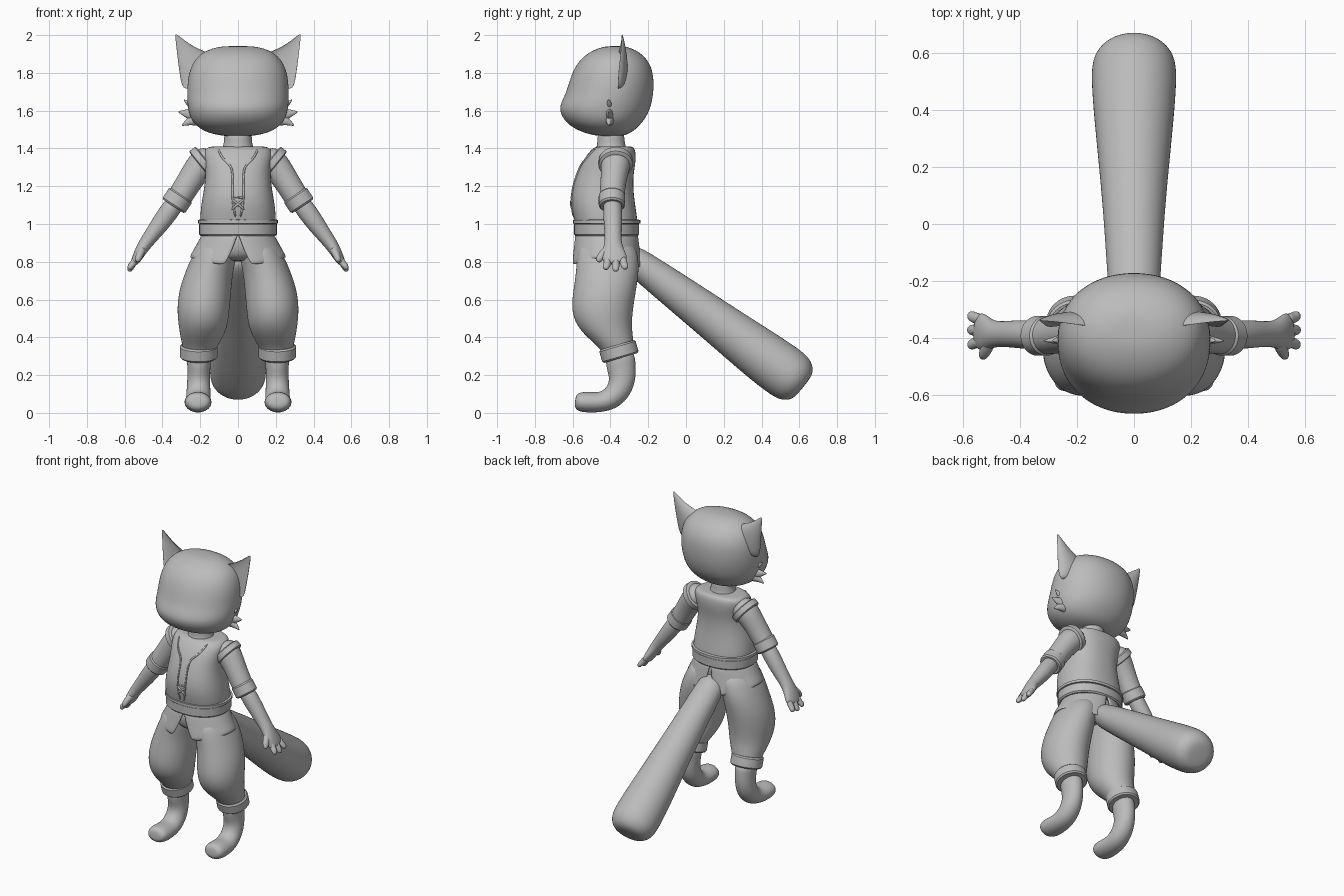
import bpy, bmesh, math
from mathutils import Vector
from mathutils.bvhtree import BVHTree

cube = bpy.data.objects.get("Cube")
if cube:
    bpy.data.objects.remove(cube)

grey = bpy.data.materials.new("plain grey")
grey.use_nodes = True
COLOUR = (0.5, 0.5, 0.5, 1)
grey.diffuse_color = COLOUR
grey.node_tree.nodes["Principled BSDF"].inputs["Base Color"].default_value = COLOUR

X, Y, Z = Vector((1, 0, 0)), Vector((0, 1, 0)), Vector((0, 0, 1))


def finish(name, bm, mirror=False, smooth=2, thick=0):
    """Turn a bmesh into a named, shaded object with its modifiers."""
    bmesh.ops.recalc_face_normals(bm, faces=bm.faces)
    mesh = bpy.data.meshes.new(name)
    bm.to_mesh(mesh)
    bm.free()
    mesh.materials.append(grey)
    obj = bpy.data.objects.new(name, mesh)
    bpy.context.collection.objects.link(obj)
    mesh.shade_smooth()
    if not smooth:
        bpy.ops.object.select_all(action="DESELECT")
        obj.select_set(True)
        bpy.context.view_layer.objects.active = obj
        bpy.ops.object.shade_smooth_by_angle(angle=math.radians(40))
    if mirror:
        obj.modifiers.new("Mirror", "MIRROR").merge_threshold = 0.002
    if thick:
        obj.modifiers.new("Solidify", "SOLIDIFY").thickness = thick
    if smooth:
        sub = obj.modifiers.new("Subdivision", "SUBSURF")
        sub.levels = sub.render_levels = smooth
    return obj


def tube(name, rings, ref=X, axis=None, n=16, power=2, dish=None, **kw):
    """Loft rings (x, y, z, radius along ref, other radius) along their path."""
    bm = bmesh.new()
    pts = [Vector(r[:3]) for r in rings]
    loops = []
    for i, r in enumerate(rings):
        t = axis or pts[min(i + 1, len(pts) - 1)] - pts[max(i - 1, 0)]
        t = t.normalized()
        u = (ref - t * ref.dot(t)).normalized()
        v = t.cross(u)
        loop = []
        for k in range(n):
            a = math.tau * k / n
            c, s = math.cos(a), math.sin(a)
            c = math.copysign(abs(c) ** (2 / power), c)
            s = math.copysign(abs(s) ** (2 / power), s)
            if dish is not None and c < 0:
                c *= dish
            loop.append(bm.verts.new(pts[i] + u * c * r[3] + v * s * r[4]))
        loops.append(loop)
    for a, b in zip(loops, loops[1:]):
        for k in range(n):
            bm.faces.new((a[k], a[k - 1], b[k - 1], b[k]))
    bm.faces.new(loops[0])
    bm.faces.new(loops[-1])
    return finish(name, bm, **kw)


def upright(name, rows, **kw):
    """Horizontal rings given as (z, front y, back y, half width)."""
    rings = [(0, (f + b) / 2, z, w, (b - f) / 2) for z, f, b, w in rows]
    return tube(name, rings, axis=Z, **kw)


def band(name, centre, axis, ru, rv, height, ref=X, **kw):
    """Flat-sided band with softened rims."""
    c, d = Vector(centre), Vector(axis).normalized()
    rings = []
    for h, inset in ((-.5, .03), (-.5, .008), (-.38, 0), (.38, 0), (.5, .008), (.5, .03)):
        rings.append((*(c + d * h * height), ru - inset, rv - inset))
    return tube(name, rings, ref=ref, axis=d, n=40, smooth=0, **kw)


# Head and neck
upright("head", [
    (1.463, -.45, -.35, .06), (1.48, -.54, -.29, .16), (1.52, -.62, -.245, .228),
    (1.57, -.662, -.205, .258), (1.625, -.675, -.183, .27), (1.69, -.637, -.17, .272),
    (1.78, -.613, -.168, .268), (1.85, -.58, -.188, .245), (1.905, -.525, -.235, .2),
    (1.937, -.45, -.30, .12), (1.942, -.40, -.35, .05)], n=24, power=2.1)
upright("neck", [(1.35, -.50, -.30, .11), (1.4, -.475, -.315, .085),
                 (1.44, -.47, -.325, .072), (1.5, -.47, -.325, .08)])

# Ears, hollow at the front
tube("ears", [(.17, -.365, 1.76, .05, .13), (.205, -.365, 1.815, .06, .122),
              (.245, -.36, 1.865, .052, .085), (.28, -.35, 1.915, .035, .05),
              (.308, -.343, 1.965, .018, .023), (.33, -.34, 2.005, .004, .005)],
     ref=Y, dish=-.35, mirror=True)

# Cheek fur
for label, z, tip_x, tip_z, size in (("upper", 1.625, .288, 1.66, .025),
                                     ("middle", 1.58, .318, 1.595, .042),
                                     ("lower", 1.55, .298, 1.52, .035)):
    tube(label + "_cheek_fur", [(.2, -.4, z, .03, size), (.25, -.405, z, .02, size * .8),
         ((.25 + tip_x) / 2, -.408, (z + tip_z) / 2, .012, size * .45),
         (tip_x, -.41, tip_z, .002, .002)], ref=Y, n=10, smooth=1, mirror=True)

# Vest
torso = upright("vest", [
    (.98, -.585, -.255, .198), (1.02, -.592, -.255, .203), (1.1, -.61, -.268, .197),
    (1.18, -.605, -.278, .182), (1.26, -.58, -.278, .172), (1.33, -.55, -.265, .18),
    (1.38, -.515, -.265, .185), (1.408, -.485, -.275, .165), (1.412, -.46, -.30, .12)],
    n=24, power=2.35)

# Raised vest trim and lacing that follow the chest
bpy.context.view_layer.update()
skin = BVHTree.FromObject(torso, bpy.context.evaluated_depsgraph_get())


def trim(name, points, r=.006, **kw):
    rings = []
    for x, z in points:
        hit = skin.ray_cast(Vector((x, -2, z)), Y)[0]
        rings.append((x, (hit.y if hit else -.46) - .003, z, r, r))
    tube(name, rings, n=8, smooth=1, **kw)


trim("neckline_trim", [(.105, 1.4), (.095, 1.37), (.075, 1.34), (.045, 1.315), (.03, 1.29),
                       (.028, 1.23), (.03, 1.17), (.028, 1.11), (.012, 1.03)], mirror=True)
trim("crossed_lace", [(-.036, 1.075), (0, 1.105), (.036, 1.135)], r=.007, mirror=True)
trim("straight_lace", [(-.036, 1.14), (0, 1.141), (.036, 1.14)], r=.007)

# Belt
band("belt", (0, -.42, .972), Z, .206, .172, .07, power=2.2)
band("upper_belt_roll", (0, -.42, 1.012), Z, .212, .178, .022, power=2.2)

# Tunic skirt, split at front and back
bm = bmesh.new()
rows, cols, grid = 5, 18, []
for i in range(rows):
    t = i / (rows - 1)
    line = []
    for k in range(cols):
        a = .28 * t + (math.pi - .46 * t) * k / (cols - 1)
        hem = .825 - .045 * math.cos(a) ** 2 - (.015 if a > 2 else 0)
        rx, ry = .188 + .07 * t, .166 + .027 * t
        line.append(bm.verts.new((rx * math.sin(a), -.42 - ry * math.cos(a), .95 + (hem - .95) * t)))
    grid.append(line)
for a, b in zip(grid, grid[1:]):
    for k in range(cols - 1):
        bm.faces.new((a[k], a[k + 1], b[k + 1], b[k]))
finish("tunic_skirt", bm, mirror=True, smooth=1, thick=.014)

# Trousers
upright("trouser_seat", [(.96, -.57, -.27, .18), (.9, -.575, -.265, .185),
                         (.84, -.565, -.27, .16), (.8, -.52, -.31, .09)], n=20)
tube("trouser_legs", [
    (.1, -.42, .92, .09, .14), (.125, -.415, .83, .12, .165), (.152, -.415, .75, .127, .168),
    (.174, -.43, .65, .14, .168), (.184, -.445, .55, .141, .166), (.184, -.435, .46, .132, .148),
    (.194, -.395, .39, .11, .118), (.203, -.365, .34, .088, .09), (.205, -.355, .3, .075, .08)],
    axis=Z, n=20, mirror=True)
band("trouser_cuffs", (.208, -.355, .325), (0, -.28, .96), .1, .1, .072, mirror=True)

# Boots with upturned soft toes
tube("boots", [
    (.207, -.35, .33, .07, .08), (.207, -.345, .25, .062, .08), (.208, -.335, .19, .061, .073),
    (.209, -.35, .125, .064, .068), (.21, -.395, .075, .066, .062), (.211, -.45, .056, .069, .054),
    (.212, -.51, .056, .074, .056), (.212, -.555, .058, .071, .054), (.212, -.58, .059, .058, .042),
    (.212, -.588, .06, .03, .02)], mirror=True)

# Arms, with rolled sleeves
tube("upper_arms", [
    (.13, -.37, 1.36, .07, .06), (.18, -.37, 1.335, .083, .082), (.225, -.378, 1.275, .074, .074),
    (.27, -.387, 1.205, .068, .068), (.31, -.392, 1.14, .068, .068), (.34, -.392, 1.095, .06, .06)],
    ref=Y, mirror=True)
band("vest_armholes", (.185, -.372, 1.325), (.62, 0, -.5), .09, .092, .045, ref=Y, mirror=True)
band("sleeve_rolls", (.322, -.392, 1.125), (.55, 0, -.83), .07, .072, .075, ref=Y, mirror=True)
tube("forearms", [
    (.31, -.39, 1.14, .05, .05), (.37, -.388, 1.06, .052, .054), (.42, -.386, .99, .049, .048),
    (.465, -.386, .93, .045, .04), (.495, -.386, .89, .048, .036), (.522, -.384, .845, .064, .03),
    (.54, -.375, .81, .068, .025), (.552, -.372, .79, .05, .018)],
    ref=Y, mirror=True)
for label, y0, y1, drop in (("front", -.415, -.424, .01), ("middle", -.372, -.372, 0),
                            ("rear", -.332, -.322, .012)):
    tube(label + "_fingers", [
        (.535, y0, .825, .02, .02), (.555, y0, .79, .021, .019), (.57, y1, .765 + drop, .02, .017),
        (.578, y1, .748 + drop, .013, .011)], ref=Y, n=10, mirror=True)
tube("thumbs", [(.5, -.4, .88, .024, .024), (.515, -.432, .85, .024, .022),
                (.527, -.457, .82, .022, .02), (.534, -.468, .798, .012, .011)],
     ref=Y, n=10, mirror=True)

# Tail, widening to a blunt end
tube("tail", [
    (0, -.33, .85, .085, .07), (0, -.22, .768, .093, .084), (0, 0, .605, .107, .104),
    (0, .2, .455, .125, .12), (0, .4, .305, .146, .14), (0, .54, .205, .155, .147),
    (0, .585, .17, .142, .132), (0, .618, .145, .105, .098), (0, .624, .14, .05, .045)])
